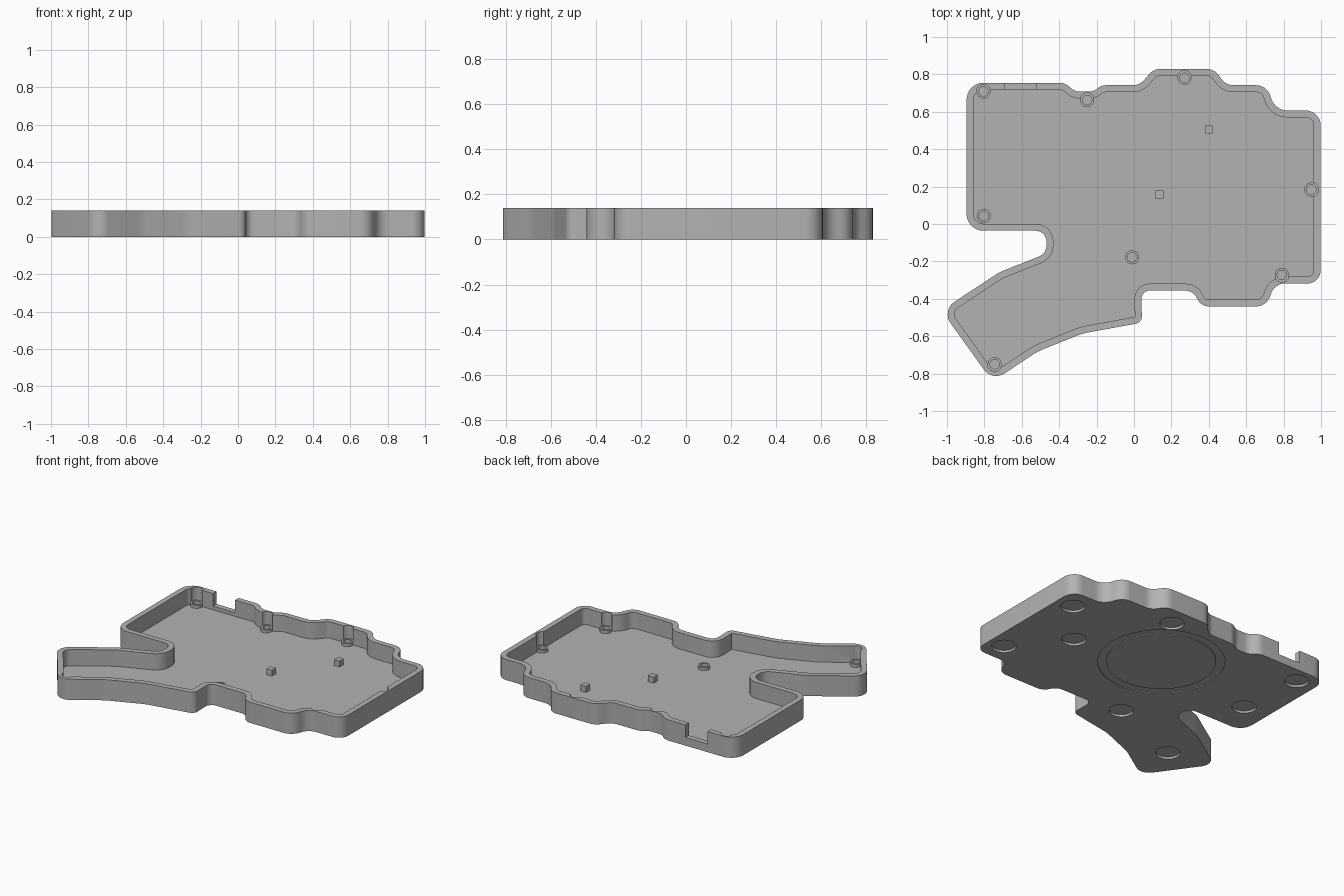
import bpy, bmesh, math
from mathutils import Vector

if "Cube" in bpy.data.objects:
    bpy.data.objects.remove(bpy.data.objects["Cube"])

HEIGHT, FLOOR, WALL = 0.14, 0.03, 0.037

grey = bpy.data.materials.new("light grey")
grey.diffuse_color = (0.45, 0.45, 0.45, 1)
grey.use_nodes = True
grey.node_tree.nodes["Principled BSDF"].inputs["Base Color"].default_value = grey.diffuse_color

# Outline corners: x, y, fillet radius (clockwise from the back left)
CORNERS = [
    (-.895, .755, .09), (-.37, .755, .08), (-.315, .708, .07), (-.22, .708, .07),
    (-.17, .742, .07), (.03, .742, .08), (.105, .829, .08), (.43, .829, .08),
    (.49, .742, .08), (.71, .742, .08), (.755, .607, .09), (.998, .607, .08),
    (.998, -.318, .07), (.75, -.318, .08), (.71, -.441, .08), (.36, -.441, .07),
    (.315, -.356, .07), (.04, -.356, .075), (.04, -.448, .2), (.045, -.527, .065),
    (-.275, -.585, .3), (-.516, -.682, .3), (-.757, -.842, .08), (-1.03, -.462, .08),
    (-.72, -.258, .2), (-.468, -.158, .065), (-.468, -.036, .06), (-.895, -.036, .09),
]


def fillet(corners, steps=8):
    """Polyline with every corner replaced by an arc."""
    pts = []
    n = len(corners)
    for i, (x, y, r) in enumerate(corners):
        p = Vector((x, y))
        a = Vector(corners[i - 1][:2]) - p
        b = Vector(corners[(i + 1) % n][:2]) - p
        half = a.angle(b) / 2
        t = min(r / math.tan(half), a.length * .48, b.length * .48)
        r = t * math.tan(half)
        a.normalize()
        b.normalize()
        c = p + (a + b).normalized() * (r / math.sin(half))
        s, e = p + a * t - c, p + b * t - c
        sweep = s.angle_signed(e)
        for k in range(steps + 1):
            w = -sweep * k / steps
            pts.append(c + Vector((s.x * math.cos(w) - s.y * math.sin(w),
                                   s.x * math.sin(w) + s.y * math.cos(w))))
    return pts


def inset(pts, d):
    """Move a clockwise polyline inwards."""
    out = []
    for i, p in enumerate(pts):
        t = (pts[(i + 1) % len(pts)] - pts[i - 1]).normalized()
        out.append(p + Vector((t.y, -t.x)) * d)
    return out


def make(name, bm):
    bmesh.ops.recalc_face_normals(bm, faces=bm.faces)
    me = bpy.data.meshes.new(name)
    bm.to_mesh(me)
    bm.free()
    me.materials.append(grey)
    ob = bpy.data.objects.new(name, me)
    bpy.context.collection.objects.link(ob)
    return ob


def prism(name, pts, z0, z1):
    bm = bmesh.new()
    f = bm.faces.new([bm.verts.new((p[0], p[1], z0)) for p in pts])
    ext = bmesh.ops.extrude_face_region(bm, geom=[f])
    top = [v for v in ext["geom"] if isinstance(v, bmesh.types.BMVert)]
    bmesh.ops.translate(bm, verts=top, vec=(0, 0, z1 - z0))
    return make(name, bm)


def circle(x, y, r, n=32):
    return [(x + r * math.cos(k * math.tau / n), y + r * math.sin(k * math.tau / n))
            for k in range(n)]


def square(x, y, sx, sy):
    return [(x - sx, y - sy), (x + sx, y - sy), (x + sx, y + sy), (x - sx, y + sy)]


def tube(name, x, y, r0, r1, z0, z1, n=32):
    """Ring with a rectangular section."""
    bm = bmesh.new()
    rings = [[bm.verts.new((px, py, z)) for px, py in circle(x, y, r, n)]
             for r, z in ((r0, z0), (r1, z0), (r1, z1), (r0, z1))]
    for i in range(4):
        a, b = rings[i], rings[(i + 1) % 4]
        for k in range(n):
            m = (k + 1) % n
            bm.faces.new((a[k], a[m], b[m], b[k]))
    return make(name, bm)


def smooth(ob):
    bpy.ops.object.select_all(action='DESELECT')
    ob.select_set(True)
    bpy.context.view_layer.objects.active = ob
    bpy.ops.object.shade_smooth_by_angle(angle=math.radians(30))


# Tray body
outline = fillet(CORNERS)
tray = prism("tray", outline, 0, HEIGHT)
cutters = [prism("cavity_cutter", inset(outline, WALL), FLOOR, .3)]

# Port opening in the back wall
cutters.append(prism("port_cutter", square(-.607, .75, .083, .06), .055, .3))

# Screw bosses, with clearance cut into nearby walls
BOSSES = [(-.805, .708), (-.25, .663), (.27, .782), (.948, .184),
          (.79, -.273), (-.01, -.178), (-.745, -.75), (-.803, .043)]
for x, y in BOSSES:
    cutters.append(prism("boss_clearance_cutter", circle(x, y, .038), .05, .3))
    cutters.append(prism("screw_hole_cutter", circle(x, y, .025), .022, .06))
    smooth(tube("screw_boss", x, y, .025, .0375, FLOOR - .004, .0505))

# Round foot recesses underneath
FEET = [(.878, .467), (.279, .694), (.888, -.18), (.614, .16),
        (-.169, -.322), (-.716, .196), (-.758, .645), (-.72, -.535)]
for x, y in FEET:
    cutters.append(prism("foot_recess_cutter", circle(x, y, .075, 40), -.1, .015))

# Large ring groove underneath
cutters.append(tube("ring_groove_cutter", .03, .295, .335, .39, -.1, .006, 96))

for c in cutters:
    mod = tray.modifiers.new(c.name, 'BOOLEAN')
    mod.operation = 'DIFFERENCE'
    mod.solver = 'EXACT'
    mod.object = c
    c.hide_render = True

# Apply the cuts, then discard the cutters
deps = bpy.context.evaluated_depsgraph_get()
mesh = bpy.data.meshes.new_from_object(tray.evaluated_get(deps))
tray.modifiers.clear()
tray.data = mesh
for c in cutters:
    bpy.data.objects.remove(c)
smooth(tray)

# Small support blocks on the floor
for x, y in ((.4, .505), (.137, .157)):
    prism("support_block", square(x, y, .021, .021), FLOOR - .004, FLOOR + .04)
